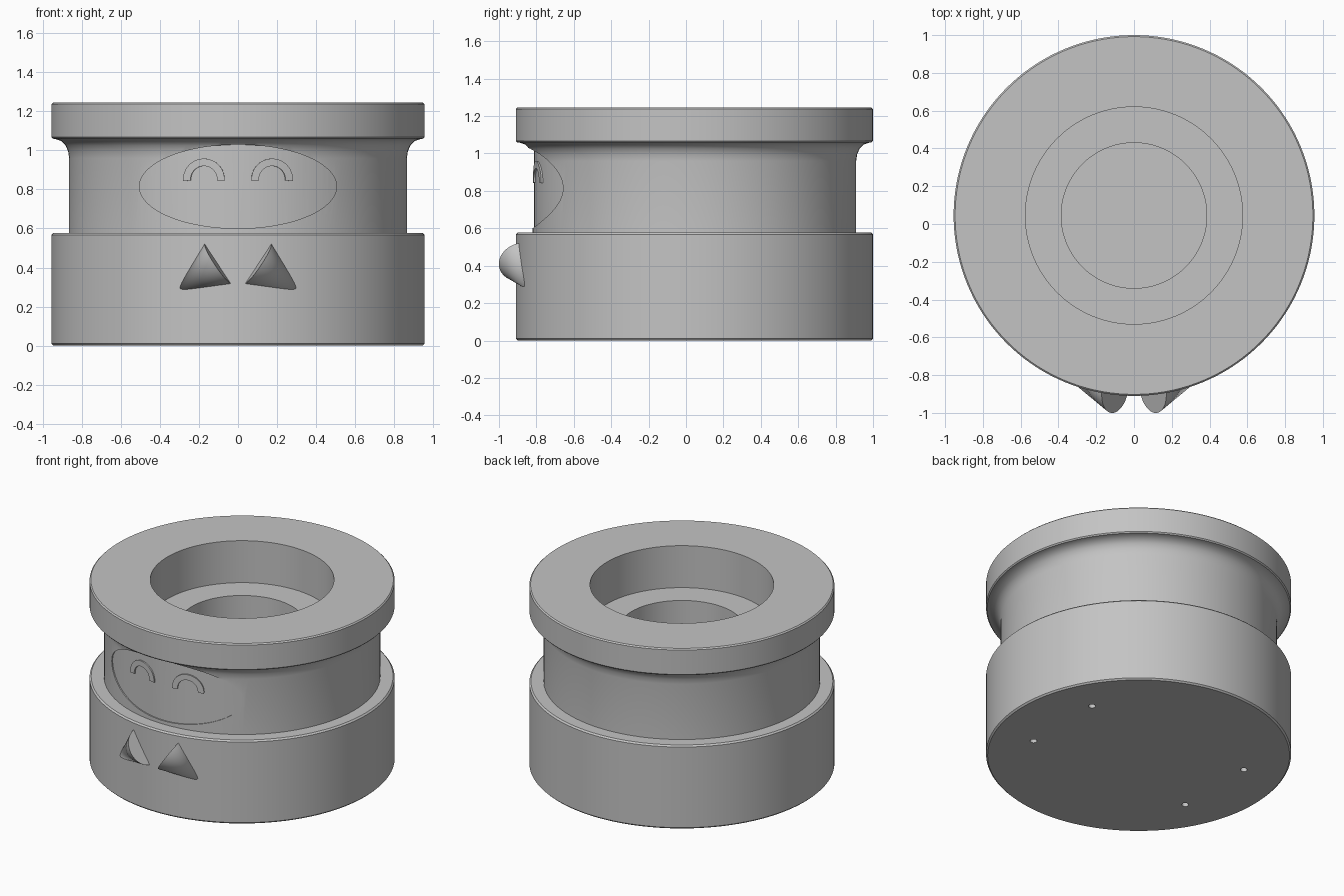
import bpy, bmesh, math
from mathutils import Vector

cube = bpy.data.objects.get("Cube")
if cube:
    bpy.data.objects.remove(cube)

CY = 0.045          # y of the turning axis
SEG = 144
NECK = 0.865

grey = bpy.data.materials.new("plain grey")
grey.use_nodes = True
colour = (0.55, 0.55, 0.55, 1)
grey.diffuse_color = colour
grey.node_tree.nodes["Principled BSDF"].inputs["Base Color"].default_value = colour


def finish(name, bm):
    bmesh.ops.recalc_face_normals(bm, faces=bm.faces)
    mesh = bpy.data.meshes.new(name)
    bm.to_mesh(mesh)
    bm.free()
    mesh.materials.append(grey)
    obj = bpy.data.objects.new(name, mesh)
    bpy.context.collection.objects.link(obj)
    return obj


def activate(obj):
    bpy.ops.object.select_all(action='DESELECT')
    obj.select_set(True)
    bpy.context.view_layer.objects.active = obj


def smooth(obj):
    activate(obj)
    bpy.ops.object.shade_smooth_by_angle(angle=math.radians(30))


def lathe(name, profile):
    bm = bmesh.new()
    verts = [bm.verts.new((r, CY, z)) for r, z in profile]
    edges = [bm.edges.new(pair) for pair in zip(verts, verts[1:])]
    bmesh.ops.spin(bm, geom=verts + edges, cent=(0, CY, 0), axis=(0, 0, 1),
                   angle=math.tau, steps=SEG)
    bmesh.ops.remove_doubles(bm, verts=bm.verts, dist=1e-5)
    return finish(name, bm)


def cone(name, base, tip, r1, r2=0, squash=1, segments=64):
    """Capped cone or rod from base to tip; squash flattens it upright."""
    base, tip = Vector(base), Vector(tip)
    axis = tip - base
    bm = bmesh.new()
    bmesh.ops.create_cone(bm, cap_ends=True, segments=segments,
                          radius1=r1, radius2=r2, depth=axis.length)
    turn = axis.to_track_quat('Z', 'Y').to_matrix()
    for v in bm.verts:
        v.co = turn @ v.co
        v.co.z *= squash
        v.co += (base + tip) / 2
    bmesh.ops.remove_doubles(bm, verts=bm.verts, dist=1e-6)
    return finish(name, bm)


def cut(obj, cutter):
    mod = obj.modifiers.new("cut", 'BOOLEAN')
    mod.operation = 'DIFFERENCE'
    mod.solver = 'EXACT'
    mod.object = cutter
    activate(obj)
    bpy.ops.object.modifier_apply(modifier=mod.name)
    bpy.data.objects.remove(cutter)


# Turned body: base drum, waist, flared rim and stepped well
body = lathe("body", [
    (0, 0), (0.945, 0), (0.955, 0.01), (0.955, 0.567), (0.945, 0.577),
    (NECK, 0.577), (NECK, 0.96), (0.87, 0.995), (0.883, 1.025),
    (0.905, 1.048), (0.935, 1.058), (0.948, 1.06), (0.955, 1.068),
    (0.955, 1.237), (0.947, 1.245), (0.575, 1.245), (0.575, 0.955),
    (0.385, 0.955), (0.385, 0.2), (0, 0.2)])

# Shallow oval face panel that follows the curve of the waist
oval = cone("oval_cutter", (0, -1.2, 0.815), (0, -0.4, 0.815),
            0.505, 0.505, 0.425, 96)
core = lathe("core_cutter", [(0, 0.3), (NECK - 0.008, 0.3),
                             (NECK - 0.008, 1.3), (0, 1.3)])
cut(oval, core)
cut(body, oval)

# Four small sockets under the base
for sx in (-1, 1):
    for sy in (-1, 1):
        x, y = sx * 0.62, CY + sy * 0.285
        cut(body, cone("socket_cutter", (x, y, -0.1), (x, y, 0.1),
                       0.022, 0.022, 1, 24))
smooth(body)


def on_waist(x, z, radius):
    a = math.asin(x / NECK)
    return (radius * math.sin(a), CY - radius * math.cos(a), z)


# Closed, arched eyes
def arched_eye(name, cx):
    bm = bmesh.new()
    rings = []
    for i in range(25):
        a = math.radians(-5 + 190 * i / 24)
        corners = [(0.068, 0.84), (0.106, 0.84),
                   (0.106, NECK + 0.001), (0.068, NECK + 0.001)]
        rings.append([bm.verts.new(on_waist(cx + r * math.cos(a),
                                            0.852 + r * math.sin(a), depth))
                      for r, depth in corners])
    for a, b in zip(rings, rings[1:]):
        for k in range(4):
            n = (k + 1) % 4
            bm.faces.new((a[k], a[n], b[n], b[k]))
    bm.faces.new(rings[0])
    bm.faces.new(rings[-1])
    smooth(finish(name, bm))


# Paired cone-shaped paws, flat ends turned to the middle
for side, s in (("left", 1), ("right", -1)):
    arched_eye(side + "_eye", s * 0.175)
    smooth(cone(side + "_paw", (s * 0.1, -0.878, 0.42),
                (s * 0.33, -0.835, 0.265), 0.124))
